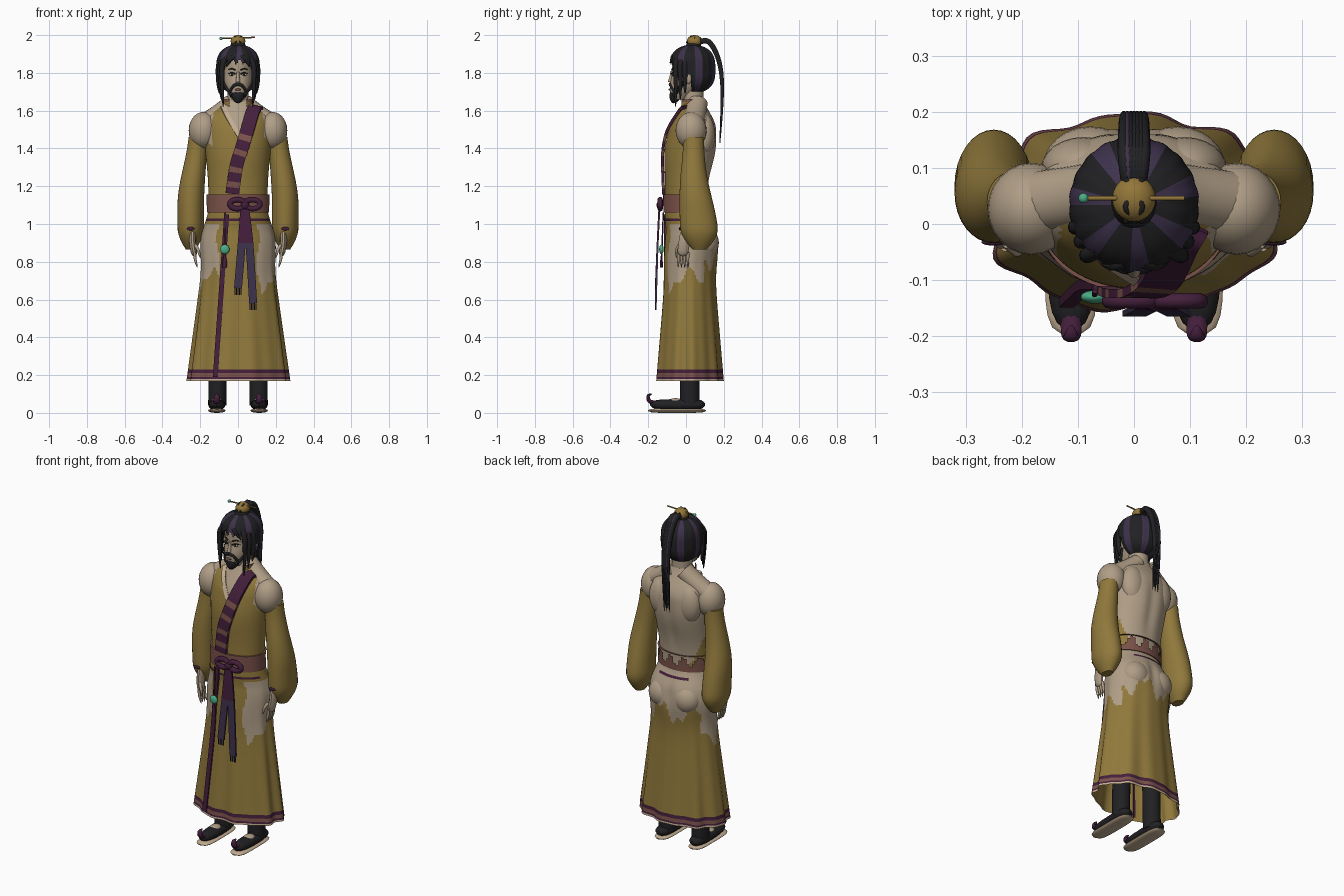
import bpy, bmesh, math
from math import sin, cos, pi, atan2, exp, sqrt
from mathutils import Vector

if "Cube" in bpy.data.objects:
    bpy.data.objects.remove(bpy.data.objects["Cube"])
X, Y, Z = Vector((1, 0, 0)), Vector((0, 1, 0)), Vector((0, 0, 1))
SIDES = (("left", 1), ("right", -1))

def material(name, *rgb):
    made = bpy.data.materials.new(name)
    made.use_nodes = True
    made.diffuse_color = (*rgb, 1)
    made.node_tree.nodes["Principled BSDF"].inputs["Base Color"].default_value = (*rgb, 1)
    return made

SKIN, OLIVE = material("skin", .43, .34, .24), material("olive cloth", .28, .19, .045)
PURPLE, INDIGO = material("purple cloth", .058, .014, .045), material("indigo", .048, .032, .072)
BROWN, BLACK = material("brown cloth", .2, .085, .068), material("black", .015, .015, .017)
JADE, GOLD = material("jade", .07, .42, .24), material("gold", .29, .18, .04)
TRIM = material("pale trim", .55, .42, .29)

# Shape rules
def bell(value, middle, spread):
    return exp(-((value - middle) / spread) ** 2)

def ramp(value, low, high):
    t = max(0, min(1, (value - low) / (high - low)))
    return t * t * (3 - 2 * t)

def pointed(t):
    return 1 - .9 * t ** 3

def blunt(t):
    return sqrt(max(.06, 1 - (2 * t - 1) ** 4))

def finish(name, bm, materials):
    bmesh.ops.recalc_face_normals(bm, faces=bm.faces)
    mesh = bpy.data.meshes.new(name)
    bm.to_mesh(mesh)
    bm.free()
    for entry in materials:
        mesh.materials.append(entry)
    mesh.shade_smooth()
    mesh.set_sharp_from_angle(angle=math.radians(45))
    bpy.context.scene.collection.objects.link(bpy.data.objects.new(name, mesh))

# The rule picks a material index for a face centre, or None to leave a gap
def skin_rings(name, rings, materials, rule, caps):
    bm, gaps = bmesh.new(), []
    rings = [[bm.verts.new(point) for point in ring] for ring in rings]
    for lower, upper in zip(rings, rings[1:]):
        for j in range(len(lower)):
            face = bm.faces.new((lower[j - 1], lower[j], upper[j], upper[j - 1]))
            index = rule(face.calc_center_median()) if rule else 0
            face.material_index = index or 0
            if index is None:
                gaps.append(face)
    if caps:
        bm.faces.new(rings[0])
        bm.faces.new(rings[-1])
    bmesh.ops.delete(bm, geom=gaps, context='FACES')
    finish(name, bm, materials)

# Horizontal rings; ring(z) gives centre x, centre y, half width, half depth
def loft(name, low, high, ring, *materials, seg=32, steps=12, rule=None, bump=lambda a, z: 1, caps=True):
    rings, angles = [], [2 * pi * j / seg for j in range(seg)]
    for z in (low + (high - low) * i / steps for i in range(steps + 1)):
        x, y, width, depth = ring(z)
        rings.append([(x + width * bump(a, z) * cos(a), y + depth * bump(a, z) * sin(a), z) for a in angles])
    skin_rings(name, rings, materials, rule, caps)

def spline(points, steps):
    points = [Vector(p) for p in points]
    padded, path = [points[0], *points, points[-1]], []
    for a, b, c, d in zip(padded, padded[1:], padded[2:], padded[3:]):
        for t in (s / steps for s in range(steps)):
            path.append(b + t / 2 * (c - a + t * (2 * a - 5 * b + 4 * c - d + t * (3 * (b - c) + d - a))))
    return path + [points[-1]]

def tube(name, points, width, depth, *materials, side=X, seg=10, steps=6, taper=lambda t: 1, rule=None):
    path, rings = spline(points, steps), []
    last = len(path) - 1
    turn, grow = (pi / 4, sqrt(2)) if seg == 4 else (0, 1)
    angles = [2 * pi * j / seg + turn for j in range(seg)]
    for i, centre in enumerate(path):
        along = (path[min(i + 1, last)] - path[max(i - 1, 0)]).normalized()
        out = along.cross(side).normalized()
        across, k = out.cross(along), grow * taper(i / last)
        rings.append([centre + k * (across * width * cos(a) + out * depth * sin(a)) for a in angles])
    skin_rings(name, rings, materials, rule, True)

def ball(name, points, size, colour):
    bm = bmesh.new()
    bmesh.ops.create_uvsphere(bm, u_segments=24, v_segments=14, radius=1)
    bmesh.ops.scale(bm, vec=size, verts=bm.verts)
    bmesh.ops.translate(bm, vec=points[0], verts=bm.verts)
    finish(name, bm, [colour])

def twin(make, name, points, *rest, **options):
    for tag, s in SIDES:
        make(f"{tag}_{name}", [(s * x, y, z) for x, y, z in points], *rest, **options)

# Points lying on the front of a lofted part
def on_front(ring, *spots, lift=0):
    found = []
    for spot_x, z in spots:
        x, y, width, depth = ring(z)
        found.append((spot_x, y - lift - depth * sqrt(max(0, 1 - ((spot_x - x) / width) ** 2)), z))
    return found

def wrap(ring, extra):
    return lambda z: (*ring(z)[:2], ring(z)[2] + extra, ring(z)[3] + extra)

# Torso: cloth front, bare back and shoulders, open neckline
def torso_ring(z):
    width = (.155 + .025 * bell(z, 1.5, .2)) * (1 - .65 * ramp(z, 1.55, 1.68))
    depth = (.11 + .028 * bell(z, 1.4, .15)) * (1 - .6 * ramp(z, 1.5, 1.7))
    return 0, .04 * ramp(z, 1.1, 1.6), width, depth

def torso_rule(c):
    back = c.y > .04 + max(0, 1.3 - c.z) * .25
    shoulder = abs(c.x) > .135 and c.z > 1.44 + .03 * sin(c.x * 60)
    rise = c.z - 1.475
    return 0 if back or shoulder or (c.y < .02 and -.55 * rise < c.x < .4 * rise) else 1

loft("torso", 1.04, 1.66, torso_ring, SKIN, OLIVE, seg=72, steps=50, rule=torso_rule,
     bump=lambda a, z: 1 - .09 * bell(a, pi / 2, .2) * ramp(z, 1.1, 1.3) * (1 - ramp(z, 1.4, 1.6)))
loft("neck", 1.6, 1.75, lambda z: (0, .036, .055, .056), SKIN)
loft("collar", 1.6, 1.66, lambda z: (0, .035, .08, .07), OLIVE, BROWN, caps=False,
     rule=lambda c: None if abs(c.x) < .045 or c.y > .06 else int(c.z > 1.645))

# Skirt: folds, banded hem, bare patches on hips and seat
def skirt_ring(z):
    y = .02 * (1 - ramp(z, .95, 1.07)) + .01 * bell(z, .9, .1)
    return 0, y, .29 - .13 * z + .026 * bell(z, .92, .12), .19 - .08 * z + .025 * bell(z, .9, .15)

def folds(a, z):
    cleft = .1 * bell(a, pi / 2, .16) * bell(z, .92, .08)
    return 1 - cleft + max(0, min(1, 1.05 - z)) * (.035 * sin(9 * a) + .025 * sin(14 * a + 1))

def skirt_rule(c):
    for index, top in ((2, .18), (3, .19), (4, .215), (3, .23)):
        if c.z < top:
            return index
    a = atan2(c.x, .02 - c.y)
    low = (.7 if abs(a) < 2 else .82) + .05 * sin(5 * a) + .025 * sin(13 * a)
    belted = c.z > 1 and c.y < .04
    return 0 if abs(a) > .75 + .08 * sin(c.z * 22) and c.z > low and not belted else 1

loft("skirt", .17, 1.07, skirt_ring, SKIN, OLIVE, TRIM, PURPLE, BROWN, seg=108, steps=90,
     rule=skirt_rule, bump=folds, caps=False)
loft("skirt_lining", .17, .6, wrap(skirt_ring, -.005), OLIVE, seg=108, bump=folds, caps=False)
twin(ball, "seat", [(.078, .1, .9)], (.085, .074, .085), SKIN)
edge = [(-.06 - .07 * (1.05 - z), z) for z in (1.05, .9, .65, .4, .19)]
tube("skirt_edge_band", on_front(skirt_ring, *edge, lift=.004), .013, .009, PURPLE, seg=4)

# Belt and the thin cord below it
loft("belt", 1.06, 1.155, wrap(torso_ring, .01), BROWN, seg=64,
     rule=lambda c: None if c.y > .04 and c.z > 1.12 + .03 * sin(c.x * 80) else 0)
loft("belt_cord", 1.017, 1.03, wrap(skirt_ring, .004), PURPLE, seg=64, steps=2, caps=False,
     rule=lambda c: None if c.y > -.03 and (c.y < .03 or abs(c.x) > .09) else 0)

# Chest sash and pale lapel
sash = on_front(torso_ring, (.08, 1.6), (.05, 1.5), (.02, 1.4), (-.01, 1.3), (-.03, 1.16), lift=.01)
tube("chest_sash", [(.1, 0, 1.62), *sash], .036, .008, PURPLE, BROWN, seg=4, steps=10,
     rule=lambda c: int(c.z < 1.53 and c.z / .085 % 1 < .36))
tube("lapel", on_front(torso_ring, (-.08, 1.62), (-.05, 1.56), (.01, 1.46)), .012, .008, TRIM, seg=4)

# Knot, hanging ribbons with fringe, and pendant
for tag, s in SIDES:
    turns = [2 * pi * k / 8 for k in range(9)]
    loop = [(.037 + s * .04 * (1 - cos(a)), -.137, 1.105 + .024 * sin(a)) for a in turns]
    tube(tag + "_bow_loop", loop, .014, .015, PURPLE, side=Y, steps=3)
ball("knot", [(.037, -.14, 1.1)], (.022, .016, .022), PURPLE)
for name, x, z in (("long_ribbon", .08, .58), ("short_ribbon", 0, .66)):
    tube(name, [(.035, -.14, 1.1), (x / 2 + .02, -.15, .9), (x, -.16, z)], .021, .005, PURPLE, INDIGO,
         seg=4, rule=lambda c: int(c.z < .9))
    for strand in (x + k * .008 for k in range(-2, 3)):
        tube(name + "_fringe", [(strand, -.16, z), (strand, -.16, z - .035)], .003, .003, INDIGO, seg=5)
tube("pendant_cord", [(-.07, -.12, 1.06), (-.07, -.13, .8)], .005, .004, PURPLE)
ball("pendant", [(-.07, -.13, .866)], (.025, .012, .025), JADE)
tube("pendant_tassel", [(-.07, -.13, .77), (-.07, -.13, .84)], .012, .008, PURPLE, taper=pointed)

# Shoulders and full sleeves
def sleeve_ring(z):
    rounding = sqrt(ramp(z, .83, .98))
    width, depth = .07 - .02 * ramp(z, 1.1, 1.5), .1 - .045 * ramp(z, .95, 1.45)
    return .25 - .04 * ramp(z, 1.1, 1.5), .072 - .032 * ramp(z, .9, 1.3), width * rounding, depth * rounding

for tag, s in SIDES:
    loft(tag + "_sleeve", .865, 1.46, lambda z: (s * sleeve_ring(z)[0], *sleeve_ring(z)[1:]), OLIVE, steps=24)
twin(ball, "shoulder", [(.183, .027, 1.495)], (.078, .082, .098), SKIN)
twin(tube, "trapezius", [(.03, .06, 1.64), (.1, .05, 1.585), (.2, .035, 1.52)], .055, .05, SKIN, side=Y, seg=20)
twin(ball, "shoulder_blade", [(.09, .1, 1.47)], (.075, .055, .11), SKIN)
twin(ball, "cuff_mark", on_front(sleeve_ring, (.25, .975), lift=.002), (.022, .006, .009), PURPLE)

# Hands
twin(tube, "hand", [(.24, 0, .97), (.24, -.01, .9), (.23, -.02, .83)], .018, .031, SKIN, taper=blunt)
for y in (.01 - .017 * k for k in range(4)):
    twin(tube, "finger", [(.23, y, .85), (.226, y, .81), (.215, y, .77)], .008, .008, SKIN, taper=pointed)
twin(tube, "thumb", [(.226, -.035, .89), (.21, -.05, .86), (.2, -.05, .82)], .009, .009, SKIN, taper=pointed)

# Legs and shoes
twin(tube, "leg", [(.1, .02, .6), (.11, .02, .04)], .048, .051, BLACK, seg=20)
twin(tube, "sole", [(.112, .105, .012), (.112, -.2, .012)], .047, .012, TRIM, seg=16, steps=12, taper=blunt)
twin(tube, "shoe", [(.112, .1, .045), (.112, -.06, .042), (.112, -.19, .045)], .046, .032, BLACK,
     seg=16, taper=lambda t: blunt(t) * (1 - .3 * t ** 3))
twin(ball, "instep", [(.112, -.055, .062)], (.03, .036, .016), SKIN)
curl = [(.112, -.13, .05), (.112, -.19, .06), (.112, -.2, .09), (.112, -.18, .1)]
twin(tube, "toe_curl", curl, .019, .012, PURPLE, taper=pointed)

# Head and face
def head_ring(z):
    size = sqrt(ramp(z, 1.62, 1.78)) * (1 - .3 * ramp(z, 1.86, 1.92))
    return 0, .07 * ramp(z, 1.62, 1.8) - .04, .08 * size, .105 * size

loft("head", 1.66, 1.92, head_ring, SKIN, steps=20)
tube("nose", on_front(head_ring, (0, 1.81), (0, 1.78), (0, 1.75)), .012, .014, SKIN, taper=lambda t: .5 + t / 2)
tube("chin_beard", [(0, -.05, 1.7), (0, -.06, 1.67), (0, -.07, 1.64)], .038, .034, BLACK, taper=pointed)
ball("mouth", on_front(head_ring, (0, 1.712)), (.016, .006, .006), BROWN)
moustache = on_front(head_ring, (0, 1.74), (.025, 1.73), (.04, 1.7), (.034, 1.675))
twin(tube, "moustache", moustache, .007, .009, BLACK, side=Y)
jaw = on_front(head_ring, (.03, 1.68), (.054, 1.71), (.073, 1.75), (.079, 1.79))
twin(tube, "jaw_beard", jaw, .012, .01, BLACK, side=Y, taper=pointed)
twin(ball, "eye_white", on_front(head_ring, (.032, 1.79)), (.014, .006, .006), TRIM)
twin(ball, "iris", on_front(head_ring, (.032, 1.79), lift=.004), (.006, .004, .006), BLACK)
for name, z in (("upper_lid", 1.794), ("brow", 1.815)):
    arch = on_front(head_ring, (.014, z), (.034, z + .007), (.054, z), lift=.003)
    twin(tube, name, arch, .004, .004, BLACK, side=Y, taper=pointed)
twin(ball, "ear", [(.084, .01, 1.77)], (.012, .02, .03), SKIN)

# Striped hair cap with an opening for the face and ears
def hair_ring(z):
    size = sqrt(1 - abs((z - 1.82) / .13) ** 3)
    return 0, .034, .114 * size, .12 * size

def hair_rule(c):
    a = atan2(c.x, .034 - c.y)
    face = c.y < -.02 and c.z < 1.86 + .012 * sin(a * 20)
    return None if face or (c.y < .03 and c.z < 1.79) else int(sin(a * 7 + .9) > .5)

loft("hair_cap", 1.7, 1.945, hair_ring, BLACK, INDIGO, seg=96, steps=32, rule=hair_rule, caps=False,
     bump=lambda a, z: 1 + .022 * abs(sin(a * 10)))
for k in range(3):
    x, y = .082 + .01 * k, .025 * k - .055
    path = [(x - .02, y + .01, 1.88), (x, y, 1.84), (x + .002, y, 1.75), (x - .004, y, 1.62 + .035 * k)]
    twin(tube, "side_lock", path, .015, .015, BLACK, taper=pointed)
twin(tube, "fringe_strand", [(.015, -.07, 1.89), (.04, -.075, 1.87), (.065, -.06, 1.83)], .012, .009, BLACK, taper=pointed)

# Topknot, pin and ponytail strands
loft("topknot_base", 1.92, 1.955, lambda z: (0, .04, .05 - .4 * (z - 1.92), .05 - .4 * (z - 1.92)), BLACK, steps=2)
ball("topknot_crown", [(0, .045, 1.967)], (.039, .041, .033), GOLD)
for lean in (-.015, .015):
    tube("crown_band", [(lean, .005, 1.96), (-lean, .03, 1.994), (lean, .08, 1.98)], .005, .005, BLACK)
tube("hair_pin", [(-.09, .046, 1.982), (.09, .046, 1.988)], .004, .004, GOLD, side=Z)
ball("pin_bead", [(-.09, .046, 1.982)], (.009, .009, .009), JADE)
for k in range(-3, 4):
    x = .006 * k
    path = [(x / 2, .05, 1.955), (x, .12, 1.965), (x, .175, 1.86), (x, .192, 1.7), (x, .18, 1.43 + .02 * (k % 3))]
    tube("ponytail_strand", path, .011, .015, INDIGO if k == -2 else BLACK, taper=pointed)
